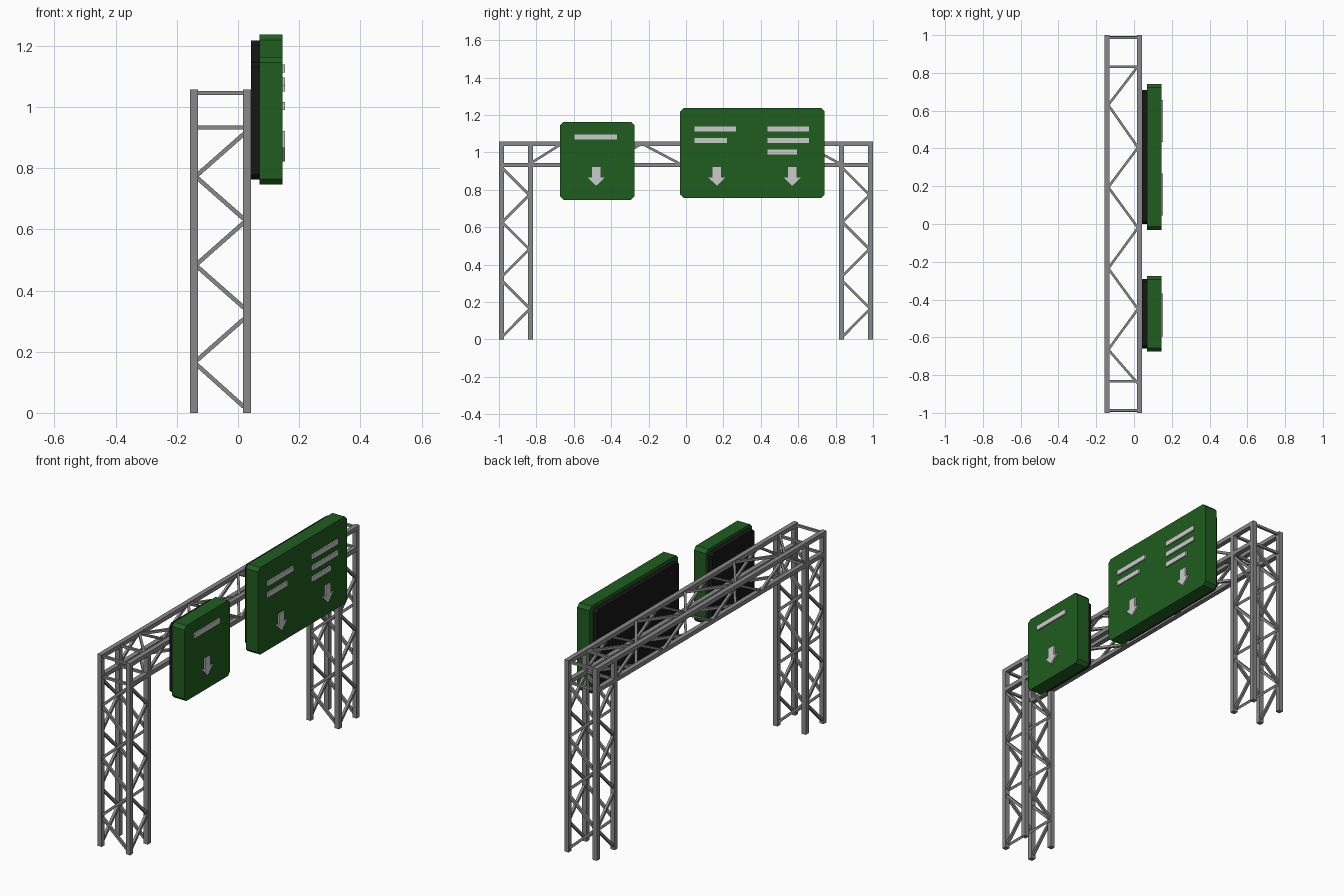
import bpy, bmesh
from mathutils import Vector, Matrix

if "Cube" in bpy.data.objects:
    bpy.data.objects.remove(bpy.data.objects["Cube"])

XB, XF = -0.144, 0.029          # rear and front truss planes
YS = [-0.987, -0.832, 0.832, 0.987]
Z_LOW, Z_TOP = 0.933, 1.046


def material(name, rgb):
    m = bpy.data.materials.new(name)
    m.diffuse_color = (*rgb, 1)
    m.use_nodes = True
    m.node_tree.nodes["Principled BSDF"].inputs["Base Color"].default_value = m.diffuse_color
    return m


STEEL = material("steel", (0.25, 0.25, 0.25))
GREEN = material("sign_green", (0.014, 0.11, 0.014))
BLACK = material("panel_black", (0.008, 0.008, 0.008))
WHITE = material("marking_white", (0.8, 0.8, 0.8))


def finish(bm, name, mat):
    bmesh.ops.recalc_face_normals(bm, faces=bm.faces)
    me = bpy.data.meshes.new(name)
    bm.to_mesh(me)
    bm.free()
    me.materials.append(mat)
    ob = bpy.data.objects.new(name, me)
    bpy.context.collection.objects.link(ob)


def strut(bm, a, b, w, h=None):
    """Bar from a to b; w across its truss plane normal, h within the plane."""
    a, b = Vector(a), Vector(b)
    d = b - a
    axis = min(range(3), key=lambda i: abs(d[i]))
    n = Vector([float(i == axis) for i in range(3)])
    t = d.normalized()
    rot = Matrix((n, t.cross(n), t)).transposed().to_4x4()
    scale = Matrix.Diagonal((w, h or w, d.length, 1))
    bmesh.ops.create_cube(bm, size=1, matrix=Matrix.Translation((a + b) / 2) @ rot @ scale)


def prism(bm, outline, x0, x1):
    """Extrude a (y, z) outline from x0 to x1."""
    lo = [bm.verts.new((x0, y, z)) for y, z in outline]
    hi = [bm.verts.new((x1, y, z)) for y, z in outline]
    bm.faces.new(lo)
    bm.faces.new(hi)
    n = len(lo)
    for i in range(n):
        j = (i + 1) % n
        bm.faces.new((lo[i], lo[j], hi[j], hi[i]))


def rect(y0, y1, z0, z1):
    return [(y0, z0), (y1, z0), (y1, z1), (y0, z1)]


def chamfered(cy, cz, w, h, c):
    a, b = w / 2, h / 2
    return [(cy + y, cz + z) for y, z in (
        (-a + c, -b), (a - c, -b), (a, -b + c), (a, b - c),
        (a - c, b), (-a + c, b), (-a, b - c), (-a, -b + c))]


# Towers: four posts each with zigzag bracing on every face
LEVELS = [(0.02, 0.157), (0.172, 0.307), (0.344, 0.479),
          (0.487, 0.622), (0.634, 0.769), (0.777, 0.912)]
for side, (ya, yb) in (("left", YS[:2]), ("right", YS[2:])):
    posts, braces = bmesh.new(), bmesh.new()
    for x in (XB, XF):
        for y in (ya, yb):
            strut(posts, (x, y, 0), (x, y, 1.057), 0.026)
    for i, (z0, z1) in enumerate(LEVELS):
        xs = (XF - 0.01, XB + 0.01) if i % 2 == 0 else (XB + 0.01, XF - 0.01)
        ys = (ya + 0.01, yb - 0.01) if i % 2 == 0 else (yb - 0.01, ya + 0.01)
        for y in (ya, yb):
            strut(braces, (xs[0], y, z0), (xs[1], y, z1), 0.014)
        for x in (XB, XF):
            strut(braces, (x, ys[0], z0), (x, ys[1], z1), 0.014)
    finish(posts, side + "_tower_posts", STEEL)
    finish(braces, side + "_tower_braces", STEEL)

# Overhead truss: four long chords, cross rungs and diagonals
chords, rungs, diagonals = bmesh.new(), bmesh.new(), bmesh.new()
for z in (Z_LOW, Z_TOP):
    for x in (XB, XF):
        strut(chords, (x, -1, z), (x, 1, z), 0.026, 0.023)
    for y in YS:
        strut(rungs, (XB, y, z), (XF, y, z), 0.013)
ZIGZAG = [-0.845, -0.665, -0.45, -0.235, -0.02, 0.195, 0.405, 0.63, 0.835]
for i, (y0, y1) in enumerate(zip(ZIGZAG, ZIGZAG[1:])):
    x0, x1 = (XF - 0.008, XB + 0.008) if i % 2 == 0 else (XB + 0.008, XF - 0.008)
    z0, z1 = (Z_LOW, Z_TOP) if i % 2 == 0 else (Z_TOP, Z_LOW)
    for z in (Z_LOW, Z_TOP):
        strut(diagonals, (x0, y0, z), (x1, y1, z), 0.013)
    for x in (XB, XF):
        strut(diagonals, (x, y0, z0), (x, y1, z1), 0.013)
finish(chords, "truss_chords", STEEL)
finish(rungs, "truss_rungs", STEEL)
finish(diagonals, "truss_diagonals", STEEL)

# Signs: name, centre y, centre z, width, height, bars (y0, y1, z), arrow centres
SIGNS = [
    ("small_sign", -0.475, 0.955, 0.398, 0.416,
     [(-0.596, -0.369, 1.083)], [-0.48]),
    ("large_sign", 0.355, 0.997, 0.772, 0.48,
     [(0.045, 0.268, 1.126), (0.045, 0.219, 1.064),
      (0.435, 0.657, 1.126), (0.435, 0.657, 1.064), (0.435, 0.594, 1.003)],
     [0.165, 0.568]),
]
for name, cy, cz, w, h, bars, arrows in SIGNS:
    board, back, marks = bmesh.new(), bmesh.new(), bmesh.new()
    prism(board, chamfered(cy, cz, w, h, 0.018), 0.07, 0.145)
    prism(back, chamfered(cy, cz, w * 0.92, h * 0.92, 0.016), 0.042, 0.071)
    for y0, y1, z in bars:
        prism(marks, rect(y0, y1, z - 0.0135, z + 0.0135), 0.144, 0.153)
    for y in arrows:
        prism(marks, [(y - 0.022, 0.922), (y - 0.022, 0.867), (y - 0.046, 0.867), (y, 0.822),
                      (y + 0.046, 0.867), (y + 0.022, 0.867), (y + 0.022, 0.922)], 0.144, 0.153)
    finish(board, name + "_board", GREEN)
    finish(back, name + "_back_panel", BLACK)
    finish(marks, name + "_markings", WHITE)
